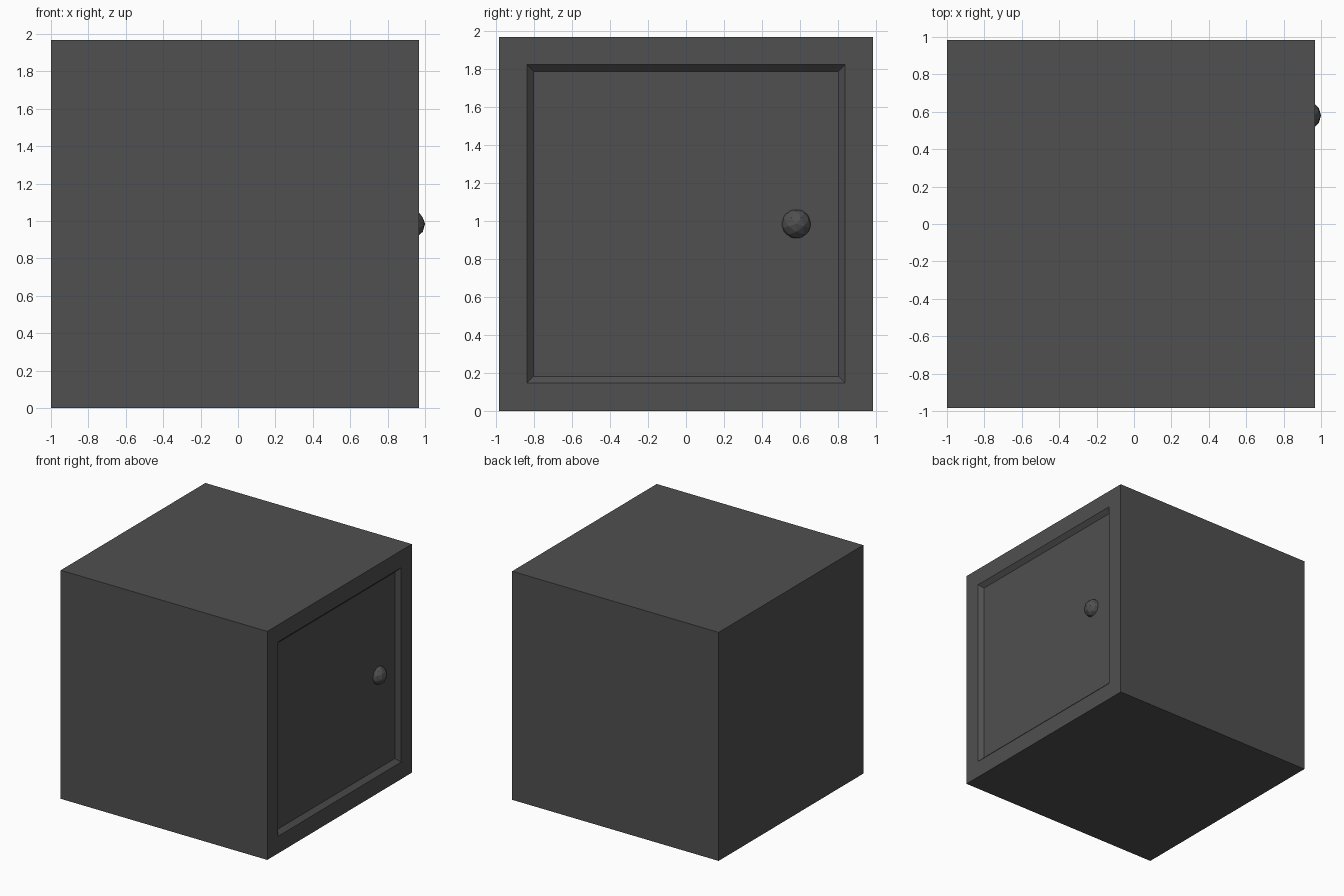
import bpy, bmesh, math
from mathutils import Matrix

if "Cube" in bpy.data.objects:
    bpy.data.objects.remove(bpy.data.objects["Cube"])

SIZE = 1.968          # cube edge
FRAME = 0.147         # frame width around the door
SLOPE = 0.035         # bevel width and depth of the recessed door

grey = bpy.data.materials.new("dark grey")
grey.diffuse_color = (0.08, 0.08, 0.08, 1)
grey.use_nodes = True
grey.node_tree.nodes["Principled BSDF"].inputs["Base Color"].default_value = grey.diffuse_color


def finish(bm, name):
    mesh = bpy.data.meshes.new(name)
    bm.to_mesh(mesh)
    bm.free()
    mesh.materials.append(grey)
    obj = bpy.data.objects.new(name, mesh)
    bpy.context.collection.objects.link(obj)
    return obj


# Cabinet: cube whose +x face is inset and sunk to form the door
bm = bmesh.new()
bmesh.ops.create_cube(bm, size=SIZE, matrix=Matrix.Translation((-1 + SIZE / 2, 0, SIZE / 2)))
bm.normal_update()
door = max(bm.faces, key=lambda f: f.normal.x)
bmesh.ops.inset_region(bm, faces=[door], thickness=FRAME, use_even_offset=True)
bmesh.ops.inset_region(bm, faces=[door], thickness=SLOPE, use_even_offset=True)
bmesh.ops.translate(bm, verts=door.verts, vec=(-SLOPE, 0, 0))
finish(bm, "cabinet")

# Knob: low-poly ball with its pole facing out, partly sunk in the door
bm = bmesh.new()
bmesh.ops.create_icosphere(
    bm, subdivisions=2, radius=0.08,
    matrix=Matrix.Translation((0.92, 0.58, SIZE / 2)) @ Matrix.Rotation(math.pi / 2, 4, 'Y'))
finish(bm, "door_knob")
